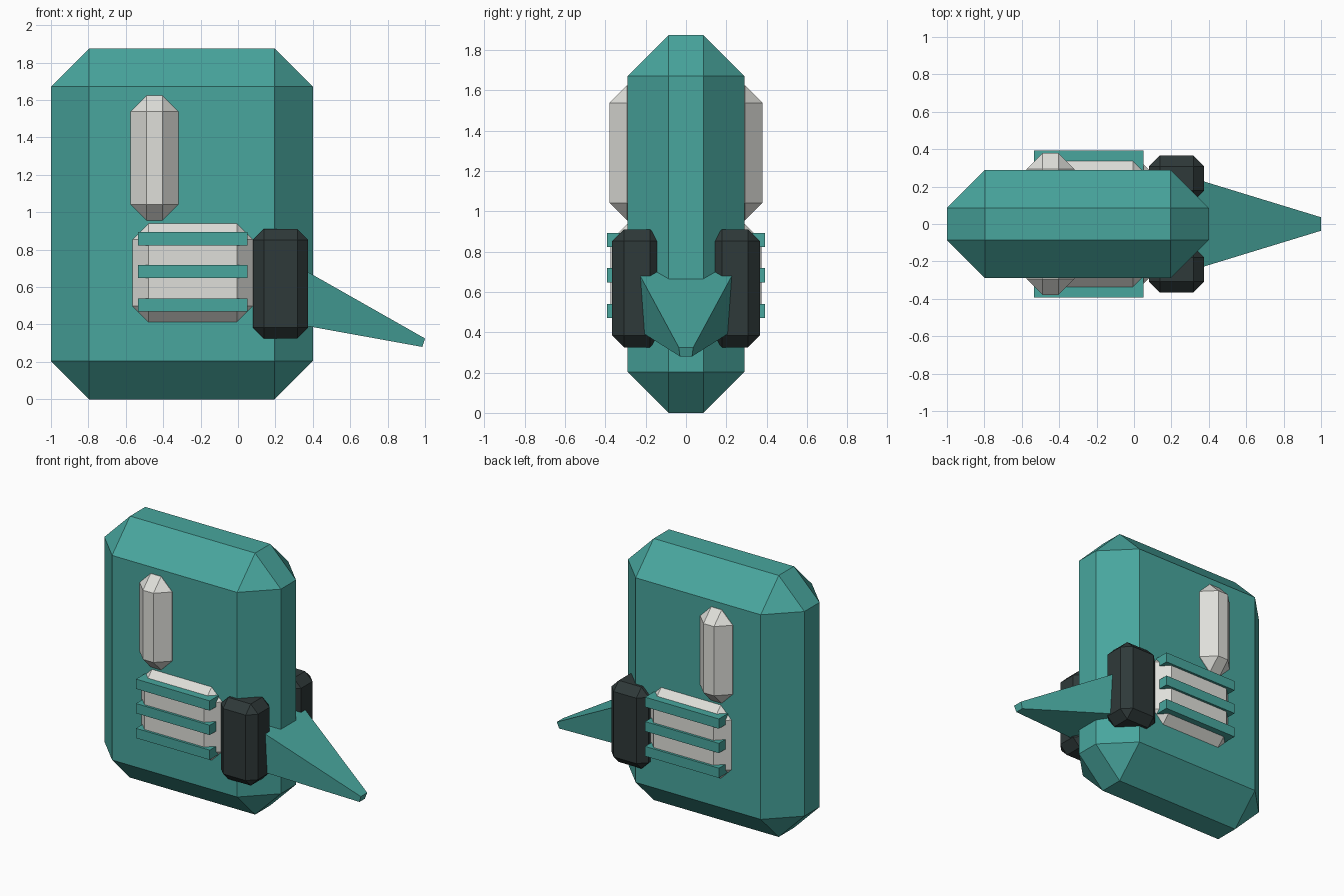
import bpy
import bmesh

if "Cube" in bpy.data.objects:
    bpy.data.objects.remove(bpy.data.objects["Cube"], do_unlink=True)


def make_material(name, rgb):
    mat = bpy.data.materials.new(name)
    mat.use_nodes = True
    mat.diffuse_color = (*rgb, 1)
    mat.node_tree.nodes["Principled BSDF"].inputs["Base Color"].default_value = (*rgb, 1)
    return mat


teal = make_material("teal", (0.065, 0.38, 0.34))
pale = make_material("pale grey", (0.74, 0.74, 0.70))
dark = make_material("charcoal", (0.028, 0.041, 0.041))


def finish(bm, name, mat):
    bmesh.ops.recalc_face_normals(bm, faces=bm.faces[:])
    mesh = bpy.data.meshes.new(name)
    bm.to_mesh(mesh)
    bm.free()
    mesh.materials.append(mat)
    obj = bpy.data.objects.new(name, mesh)
    bpy.context.collection.objects.link(obj)
    return obj


def box(name, mat, xs, ys, zs, chamfer=0):
    """Box between the given limits with chamfered edges."""
    bm = bmesh.new()
    bmesh.ops.create_cube(bm, size=1)
    for v in bm.verts:
        v.co = [(lo + hi) / 2 + c * (hi - lo) for c, (lo, hi) in zip(v.co, (xs, ys, zs))]
    if chamfer:
        bmesh.ops.bevel(bm, geom=bm.edges[:], offset=chamfer, offset_type='OFFSET',
                        segments=1, affect='EDGES')
    return finish(bm, name, mat)


# Main body slab
box("body", teal, (-1, 0.4), (-0.29, 0.29), (0, 1.875), 0.204)

# Eye and mouth pass through the body and show on both sides
box("eyes", pale, (-0.575, -0.318), (-0.38, 0.38), (0.955, 1.625), 0.087)
box("mouth", pale, (-0.565, 0.08), (-0.375, 0.375), (0.412, 0.94), 0.086)

# Bars across the mouth
for i, z in enumerate((0.505, 0.683, 0.858)):
    box(f"mouth_bar_{i + 1}", teal, (-0.535, 0.05), (-0.392, 0.392), (z - 0.035, z + 0.035))

# Dark pods on either side of the spout
for name, ys in (("front_pod", (-0.366, -0.12)), ("back_pod", (0.12, 0.366))):
    box(name, dark, (0.08, 0.375), ys, (0.325, 0.91), 0.058)

# Tapering spout: square root inside the pods, small tilted tip
bm = bmesh.new()
rings = []
for top, bottom in (((0.3, 0.25, 0.722), (0.3, 0.227, 0.404)),
                    ((1.0, 0.036, 0.325), (0.985, 0.03, 0.28))):
    rings.append([bm.verts.new((x, side * y, z))
                  for (x, y, z), side in ((top, 1), (top, -1), (bottom, -1), (bottom, 1))])
root, tip = rings
bm.faces.new(root)
bm.faces.new(tip)
for i in range(4):
    j = (i + 1) % 4
    bm.faces.new((root[i], root[j], tip[j], tip[i]))
finish(bm, "spout", teal)
